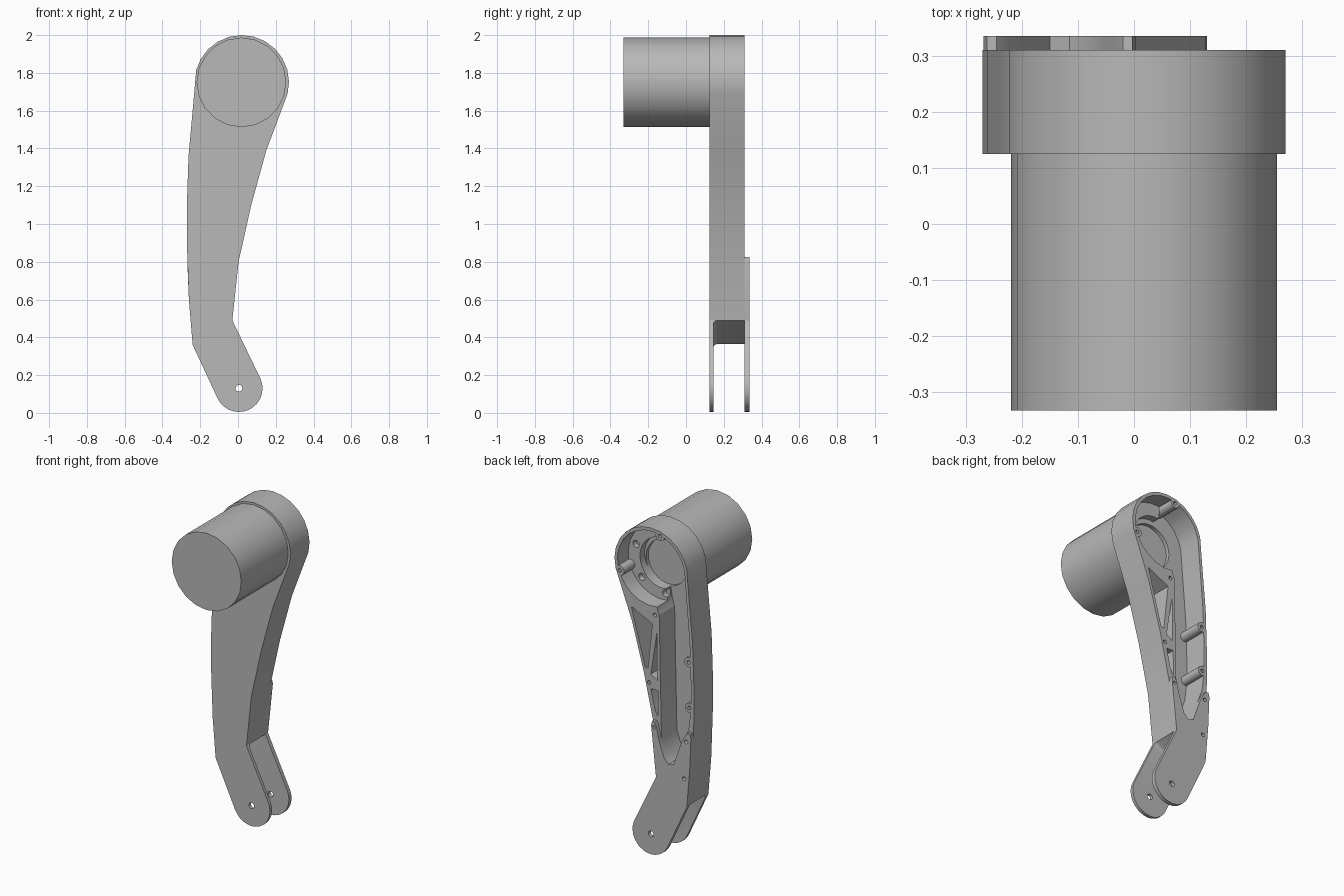
import bpy, bmesh
from math import cos, sin, radians

cube = bpy.data.objects.get("Cube")
if cube:
    bpy.data.objects.remove(cube)

grey = bpy.data.materials.new("plain grey")
grey.use_nodes = True
grey.diffuse_color = (0.48, 0.48, 0.48, 1)
grey.node_tree.nodes["Principled BSDF"].inputs["Base Color"].default_value = (0.48, 0.48, 0.48, 1)


def arc(cx, cz, r, a0, a1, n):
    """Points on an arc in the x-z plane, angles in degrees."""
    angles = [radians(a0 + (a1 - a0) * i / n) for i in range(n + 1)]
    return [(cx + r * cos(a), cz + r * sin(a)) for a in angles]


def prism(name, pts, y0, y1):
    """Extrude an x-z profile along y."""
    bm = bmesh.new()
    face = bm.faces.new([bm.verts.new((x, y0, z)) for x, z in pts])
    ext = bmesh.ops.extrude_face_region(bm, geom=[face])
    verts = [v for v in ext["geom"] if isinstance(v, bmesh.types.BMVert)]
    bmesh.ops.translate(bm, verts=verts, vec=(0, y1 - y0, 0))
    bmesh.ops.recalc_face_normals(bm, faces=bm.faces)
    mesh = bpy.data.meshes.new(name)
    bm.to_mesh(mesh)
    bm.free()
    mesh.materials.append(grey)
    obj = bpy.data.objects.new(name, mesh)
    bpy.context.collection.objects.link(obj)
    return obj


def disc(name, x, z, r, y0, y1, n=16):
    return prism(name, arc(x, z, r, 0, 360, n)[:-1], y0, y1)


def apply(obj, mod):
    with bpy.context.temp_override(object=obj, active_object=obj, selected_objects=[obj]):
        bpy.ops.object.modifier_apply(modifier=mod.name)


def cut(obj, cutter, keep=False):
    """Subtract the cutter from the object, then drop the cutter."""
    mod = obj.modifiers.new("cut", "BOOLEAN")
    mod.operation, mod.solver, mod.object = "DIFFERENCE", "EXACT", cutter
    apply(obj, mod)
    if not keep:
        bpy.data.objects.remove(cutter)


HX, HZ = 0.02, 1.75          # head centre
FRONT, BACK, FLOOR = 0.125, 0.31, 0.16
foot = arc(0.005, 0.13, 0.125, 205, 383, 14)

# Arm body: full outline, then hollowed from the back
outline = (arc(HX, HZ, 0.25, -14, 165, 12)
           + [(-0.24, 1.6), (-0.262, 1.36), (-0.27, 1.12), (-0.27, 0.88), (-0.26, 0.6), (-0.24, 0.36)]
           + foot
           + [(-0.03, 0.49), (0.003, 0.8), (0.07, 1.1), (0.15, 1.39)])
arm = prism("arm_body", outline, FRONT, BACK)

# Fork slot with rounded inner corner
slot = prism("slot_cutter", [(-0.45, 0.24), (0.18, 0.615), (0.4, -0.2), (-0.45, -0.2)], 0.145, 0.45)
bevel = slot.modifiers.new("round", "BEVEL")
bevel.width, bevel.segments = 0.02, 3
apply(slot, bevel)
cut(arm, slot)

# Main channel running into the round head
notch = [(-0.05, 0.72), (-0.085, 0.62), (-0.115, 0.59), (-0.15, 0.6), (-0.175, 0.67), (-0.2, 0.74)]
channel = prism("channel_cutter",
                notch + [(-0.235, 0.83), (-0.25, 0.95), (-0.25, 1.12), (-0.242, 1.36), (-0.222, 1.6)]
                + arc(HX, HZ, 0.23, 170, -100, 18) + [(-0.035, 1.46)], FLOOR, 0.4)

# Bosses and the head ledge are left standing in the channel
bosses = [(0.235, 1.68), (-0.04, 1.965), (-0.235, 1.24), (-0.24, 0.96), (-0.005, 1.47)]
for x, z in bosses:
    cut(channel, disc("boss", x, z, 0.03, 0.1, 0.5))
ledge = arc(HX, HZ, 0.15, 100, -100, 20) + arc(HX, HZ, 0.27, -100, 100, 20)
cut(channel, prism("ledge", ledge, 0.1, 0.205))
cut(arm, channel)

# Ribbed pockets beside the channel
pockets = [
    [(0.155, 1.48), (0.012, 1.41), (0.043, 1.13), (0.06, 1.13)],
    [(-0.018, 1.36), (-0.022, 1.07), (0.022, 1.1)],
    [(-0.025, 1.01), (0.022, 1.01), (-0.008, 0.88), (-0.028, 0.85)],
]
for pts in pockets:
    cut(arm, prism("pocket_cutter", pts, FLOOR, 0.4))

# Round recess in the head floor, screw holes and pin hole
cut(arm, disc("recess_cutter", HX, HZ - 0.02, 0.14, 0.138, 0.4, 32))
for x, z in bosses + [(0.035, 1.045)]:
    cut(arm, disc("screw_cutter", x, z, 0.012, 0.26, 0.4, 12))
for a in (20, -43, -98):
    x, z = arc(HX, HZ, 0.188, a, a, 1)[0]
    cut(arm, disc("ledge_screw_cutter", x, z, 0.022, 0.17, 0.4))
cut(arm, disc("pin_cutter", 0.005, 0.13, 0.018, 0, 0.5))

# Back cover plate with ears and a rounded notch
cover = prism("back_cover",
              foot + [(-0.03, 0.49), (0.003, 0.8), (-0.003, 0.826), (-0.02, 0.826), (-0.032, 0.8)] + notch
              + [(-0.225, 0.79), (-0.245, 0.815), (-0.262, 0.815), (-0.268, 0.79), (-0.26, 0.6), (-0.24, 0.36)],
              BACK, 0.335)
for x, z, r in [(0.005, 0.13, 0.018), (-0.016, 0.79, 0.01), (-0.235, 0.76, 0.012), (-0.222, 0.53, 0.012)]:
    cut(cover, disc("hole_cutter", x, z, r, 0.2, 0.5))

# Motor drum on the front
drum = disc("motor_drum", HX - 0.002, HZ, 0.237, -0.332, FRONT, 20)

# Smooth curved walls, keep sharp edges
bpy.ops.object.select_all(action="DESELECT")
for obj in (arm, cover, drum):
    obj.select_set(True)
bpy.context.view_layer.objects.active = arm
bpy.ops.object.shade_smooth_by_angle(angle=radians(30))
